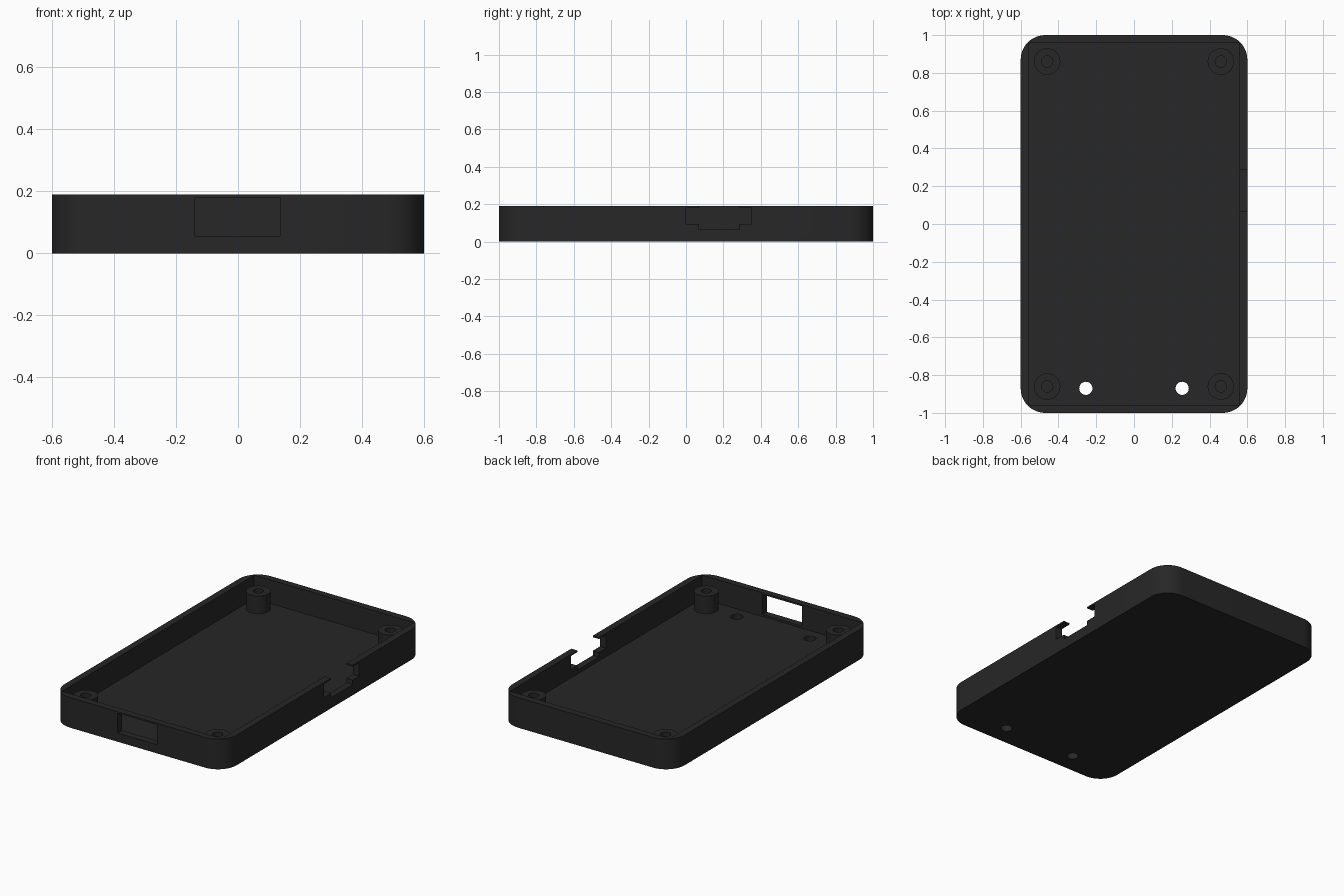
import bpy
import bmesh
import math
from mathutils import Matrix, Vector

if "Cube" in bpy.data.objects:
    bpy.data.objects.remove(bpy.data.objects["Cube"], do_unlink=True)

HEIGHT, FLOOR, WALL, CORNER = 0.19, 0.042, 0.043, 0.13
POST_TOP, POST_X, POST_Y = 0.154, 0.46, 0.86

plastic = bpy.data.materials.new("dark_plastic")
plastic.use_nodes = True
COLOUR = (0.02, 0.02, 0.021, 1)
plastic.diffuse_color = COLOUR
plastic.node_tree.nodes["Principled BSDF"].inputs["Base Color"].default_value = COLOUR


def finish(bm, name):
    bmesh.ops.recalc_face_normals(bm, faces=bm.faces)
    mesh = bpy.data.meshes.new(name)
    bm.to_mesh(mesh)
    bm.free()
    mesh.materials.append(plastic)
    obj = bpy.data.objects.new(name, mesh)
    bpy.context.collection.objects.link(obj)
    return obj


def activate(obj):
    bpy.ops.object.select_all(action="DESELECT")
    obj.select_set(True)
    bpy.context.view_layer.objects.active = obj


def box(name, low, high, corner=0):
    low, high = Vector(low), Vector(high)
    bm = bmesh.new()
    place = Matrix.Translation((low + high) / 2) @ Matrix.Diagonal((*(high - low), 1))
    bmesh.ops.create_cube(bm, size=1, matrix=place)
    if corner:
        upright = [e for e in bm.edges
                   if abs(e.verts[0].co.z - e.verts[1].co.z) > HEIGHT / 2]
        bmesh.ops.bevel(bm, geom=upright, offset=corner, segments=12,
                        profile=0.5, affect="EDGES")
    return finish(bm, name)


def lathe(name, profile, x, y, steps=40):
    # Spin a closed (radius, height) profile around a vertical axis
    bm = bmesh.new()
    verts = [bm.verts.new((x + r, y, z)) for r, z in profile]
    edges = [bm.edges.new((a, b)) for a, b in zip(verts, verts[1:] + verts[:1])]
    bmesh.ops.spin(bm, geom=verts + edges, cent=(x, y, 0), axis=(0, 0, 1),
                   angle=math.tau, steps=steps, use_merge=True)
    bmesh.ops.remove_doubles(bm, verts=bm.verts, dist=0.0001)
    return finish(bm, name)


def cylinder(name, radius, x, y, low, high):
    bm = bmesh.new()
    bmesh.ops.create_cone(bm, cap_ends=True, segments=32, radius1=radius, radius2=radius,
                          depth=high - low,
                          matrix=Matrix.Translation((x, y, (low + high) / 2)))
    return finish(bm, name)


def cut(target, cutter):
    cutter.hide_render = True
    mod = target.modifiers.new("cut", "BOOLEAN")
    mod.operation, mod.solver, mod.object = "DIFFERENCE", "EXACT", cutter
    activate(target)
    bpy.ops.object.modifier_apply(modifier=mod.name)
    bpy.data.objects.remove(cutter, do_unlink=True)


# Rounded outer case with a square-cornered cavity
case = box("case_shell", (-0.6, -1, 0), (0.6, 1, HEIGHT), CORNER)
inner_x, inner_y = 0.6 - WALL, 1 - WALL
cut(case, box("cavity", (-inner_x, -inner_y, FLOOR), (inner_x, inner_y, 0.4)))

# Front window
cut(case, box("window", (-0.138, -1.1, 0.055), (0.136, -0.9, 0.18)))

# Stepped side opening: wide slot under the rim, narrow slot open at the top
cut(case, box("wide_slot", (0.5, 0, 0.095), (0.7, 0.35, 0.18)))
cut(case, box("narrow_slot", (0.5, 0.07, 0.066), (0.7, 0.285, 0.3)))

# Floor holes
for x in (-0.255, 0.255):
    cut(case, cylinder("floor_hole", 0.035, x, -0.87, -0.1, 0.1))

# Corner screw posts
ring = [(0.03, FLOOR), (0.07, FLOOR), (0.07, POST_TOP), (0.03, POST_TOP)]
parts = [case]
for end, y in (("front", -POST_Y), ("back", POST_Y)):
    for side, x in (("right", -POST_X), ("left", POST_X)):
        parts.append(lathe(f"{end}_{side}_screw_post", ring, x, y))

for part in parts:
    activate(part)
    bpy.ops.object.shade_smooth_by_angle(angle=math.radians(30))
